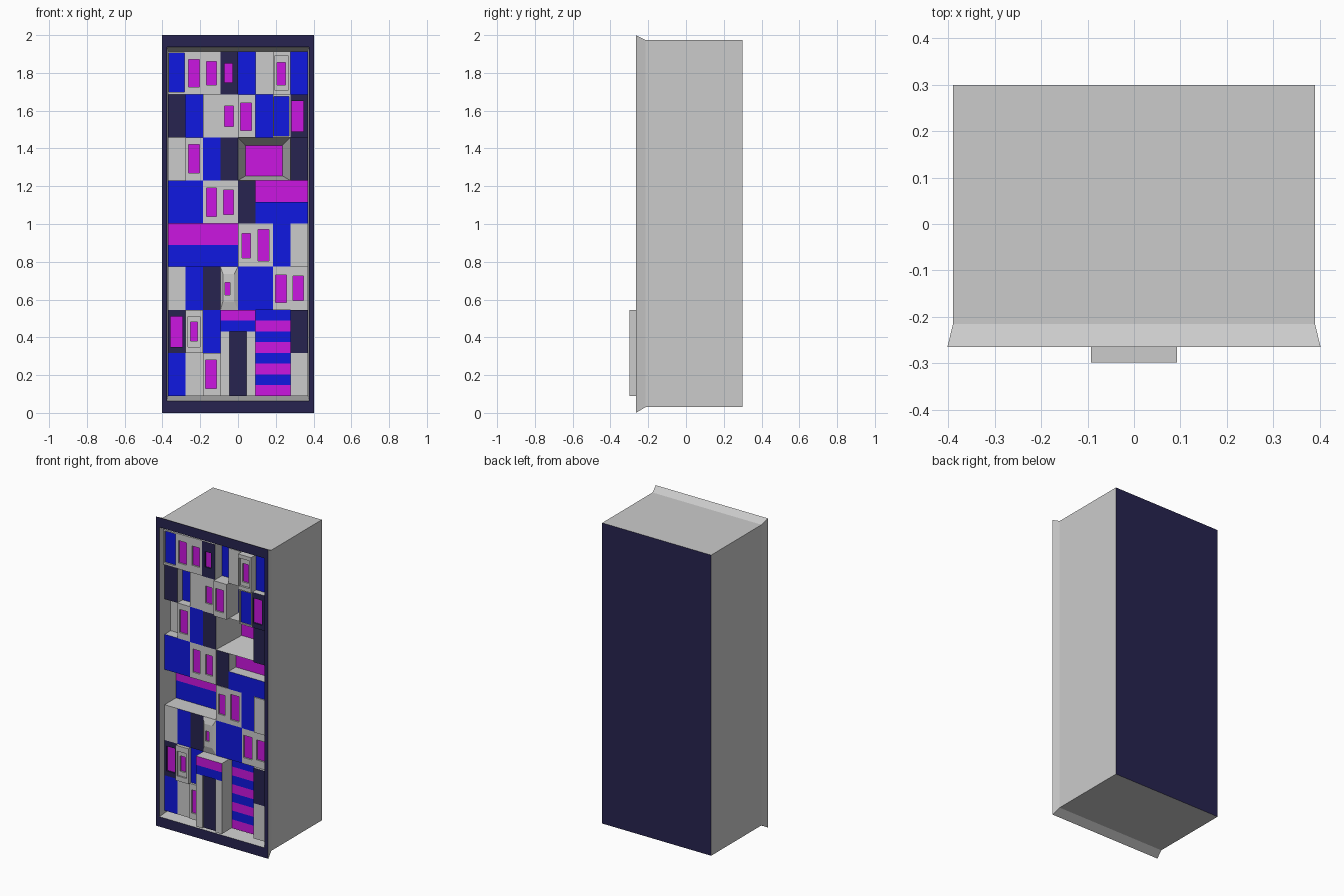
import bpy, bmesh

if "Cube" in bpy.data.objects:
    bpy.data.objects.remove(bpy.data.objects["Cube"])


def material(name, rgb):
    m = bpy.data.materials.new(name)
    m.diffuse_color = (*rgb, 1)
    m.use_nodes = True
    m.node_tree.nodes["Principled BSDF"].inputs["Base Color"].default_value = m.diffuse_color
    return m


NAVY = material("navy", (0.02, 0.017, 0.08))
BLUE = material("blue", (0.005, 0.009, 0.75))
PINK = material("magenta", (0.6, 0.008, 0.75))
GREY = None
BACK = 0.0  # depth of the wall behind the facade


def loft(name, loops, mats, front, back=False):
    """Join rectangles (x0, x1, z0, z1, y) from back to front; mats colour the bands."""
    mesh = bpy.data.meshes.new(name)
    slots = []
    for m in list(mats) + [front] + ([back] if back else []):
        if m not in slots:
            slots.append(m)
    for m in slots:
        mesh.materials.append(m)
    bm = bmesh.new()
    rings = [[bm.verts.new(p) for p in ((x0, y, z0), (x1, y, z0), (x1, y, z1), (x0, y, z1))]
             for x0, x1, z0, z1, y in loops]
    for a, b, m in zip(rings, rings[1:], mats):
        for i in range(4):
            j = (i + 1) % 4
            bm.faces.new((a[i], a[j], b[j], b[i])).material_index = slots.index(m)
    bm.faces.new(rings[-1]).material_index = slots.index(front)
    if back:
        bm.faces.new(rings[0][::-1]).material_index = slots.index(back)
    bm.to_mesh(mesh)
    bm.free()
    ob = bpy.data.objects.new(name, mesh)
    bpy.context.collection.objects.link(ob)


def X(c):
    return -0.37 + 0.0925 * c


def Z(r):
    return 0.09 + 0.228 * r


def block(name, c0, c1, r0, r1, y, mat):
    """Plain panel covering grid columns c0..c1 and rows r0..r1."""
    r = (X(c0), X(c1), Z(r0), Z(r1))
    loft(name, [(*r, BACK), (*r, y)], [GREY], mat)


def window(name, c, r, y, mat, win, pane=PINK, depth=0.01, rim=()):
    """One-cell panel with a recessed pane; rim adds loops between wall and pane."""
    cell = (X(c), X(c + 1), Z(r), Z(r + 1))
    loops = [(*cell, BACK), (*cell, y), *rim]
    loops += [(*win, loops[-1][4]), (*win, loops[-1][4] + depth)]
    loft(name, loops, [GREY] + [mat] * (len(loops) - 2), pane)


# Cabinet shell: box, flared lip, dark front border, hollow tray
loft("cabinet_shell",
     [(-0.39, 0.39, 0.03, 1.975, 0.30), (-0.39, 0.39, 0.03, 1.975, -0.215),
      (-0.402, 0.402, 0, 2, -0.265), (-0.377, 0.377, 0.064, 1.937, -0.265),
      (-0.37, 0.37, 0.09, 1.914, BACK)],
     [GREY, GREY, NAVY, GREY], GREY, back=NAVY)

# Plain panels: first column, end column, row, end row, depth, colour
for c0, c1, r0, r1, y, mat in [
    (0, 1, 0, 1, -0.222, BLUE), (1, 2, 0, 1, -0.222, GREY), (7, 8, 0, 1, -0.24, GREY),
    (2, 3, 1, 2, -0.215, BLUE), (7, 8, 1, 2, -0.24, NAVY),
    (0, 1, 2, 3, -0.222, GREY), (1, 2, 2, 3, -0.222, BLUE), (2, 3, 2, 3, -0.222, NAVY),
    (4, 6, 2, 3, -0.225, BLUE),
    (6, 7, 3, 4, -0.228, BLUE), (7, 8, 3, 4, -0.235, GREY),
    (0, 2, 4, 5, -0.222, BLUE), (4, 5, 4, 5, -0.222, NAVY),
    (0, 1, 5, 6, -0.16, GREY), (2, 3, 5, 6, -0.224, BLUE), (3, 4, 5, 6, -0.225, NAVY),
    (7, 8, 5, 6, -0.24, NAVY),
    (0, 1, 6, 7, -0.222, NAVY), (1, 2, 6, 7, -0.17, BLUE), (2, 3, 6, 7, -0.224, GREY),
    (5, 6, 6, 7, -0.126, BLUE),
    (4, 5, 7, 8, -0.163, BLUE), (5, 6, 7, 8, -0.228, GREY), (7, 8, 7, 8, -0.21, BLUE),
]:
    block("wall_panel", c0, c1, r0, r1, y, mat)

# Windowed panels: column, row, depth, wall colour, window rectangle
for c, r, y, mat, win in [
    (2, 0, -0.23, GREY, (-0.172, -0.114, 0.13, 0.28)),
    (0, 1, -0.222, NAVY, (-0.357, -0.294, 0.35, 0.51)),
    (6, 2, -0.225, GREY, (0.198, 0.257, 0.585, 0.73)),
    (7, 2, -0.225, GREY, (0.291, 0.347, 0.595, 0.725)),
    (4, 3, -0.226, GREY, (0.02, 0.066, 0.82, 0.95)),
    (5, 3, -0.226, GREY, (0.105, 0.165, 0.805, 0.97)),
    (2, 4, -0.224, GREY, (-0.167, -0.114, 1.04, 1.19)),
    (3, 4, -0.224, GREY, (-0.077, -0.024, 1.05, 1.18)),
    (1, 5, -0.223, GREY, (-0.262, -0.204, 1.27, 1.42)),
    (3, 6, -0.23, GREY, (-0.071, -0.024, 1.515, 1.625)),
    (4, 6, -0.249, GREY, (0.013, 0.071, 1.495, 1.64)),
    (7, 6, -0.25, NAVY, (0.283, 0.347, 1.49, 1.65)),
    (1, 7, -0.234, GREY, (-0.262, -0.204, 1.725, 1.87)),
    (2, 7, -0.232, GREY, (-0.167, -0.114, 1.735, 1.86)),
    (3, 7, -0.235, NAVY, (-0.071, -0.029, 1.75, 1.85)),
]:
    window("window_panel", c, r, y, mat, win)

# Blue panes in slim frames
window("framed_pane", 0, 7, -0.233, GREY, (-0.364, -0.283, 1.70, 1.905), pane=BLUE)
window("framed_pane", 6, 6, -0.252, GREY, (0.19, 0.27, 1.467, 1.675), pane=BLUE)

# Windows with stepped or bevelled surrounds
window("nested_window", 6, 7, -0.263, GREY, (0.207, 0.252, 1.735, 1.855),
       rim=[(0.193, 0.267, 1.71, 1.89, -0.263), (0.193, 0.267, 1.71, 1.89, -0.25)])
window("nested_window", 1, 1, -0.243, GREY, (-0.251, -0.214, 0.38, 0.48),
       rim=[(-0.265, -0.20, 0.35, 0.51, -0.243), (-0.265, -0.20, 0.35, 0.51, -0.233)])
window("bevelled_window", 3, 2, -0.222, GREY, (-0.069, -0.042, 0.625, 0.69),
       rim=[(-0.08, -0.02, 0.59, 0.735, -0.234)])

# Deep splayed picture window
cell = (X(4), X(7), Z(5), Z(6))
loft("splayed_window", [(*cell, BACK), (*cell, -0.225), (0.04, 0.235, 1.255, 1.415, -0.02)],
     [GREY, GREY], PINK)

# Two-tone balconies: long flush one and stepped one
block("long_balcony_front", 0, 4, 3, 3.5, -0.105, BLUE)
block("long_balcony_back", 0, 4, 3.5, 4, -0.105, PINK)
block("balcony_front", 5, 8, 4, 4.5, -0.228, BLUE)
block("balcony_back", 5, 8, 4.5, 5, -0.155, PINK)

# Striped wall
for i in range(8):
    block("wall_stripe", 5, 7, i / 4, (i + 1) / 4, -0.196, BLUE if i % 2 else PINK)

# Projecting doorway
block("door_post_left", 3, 3.5, 0, 1.5, -0.298, GREY)
block("door_post_right", 4.5, 5, 0, 1.5, -0.298, GREY)
block("door", 3.5, 4.5, 0, 1.5, -0.285, NAVY)
block("door_lintel_lower", 3, 5, 1.5, 1.75, -0.298, BLUE)
block("door_lintel_upper", 3, 5, 1.75, 2, -0.298, PINK)
